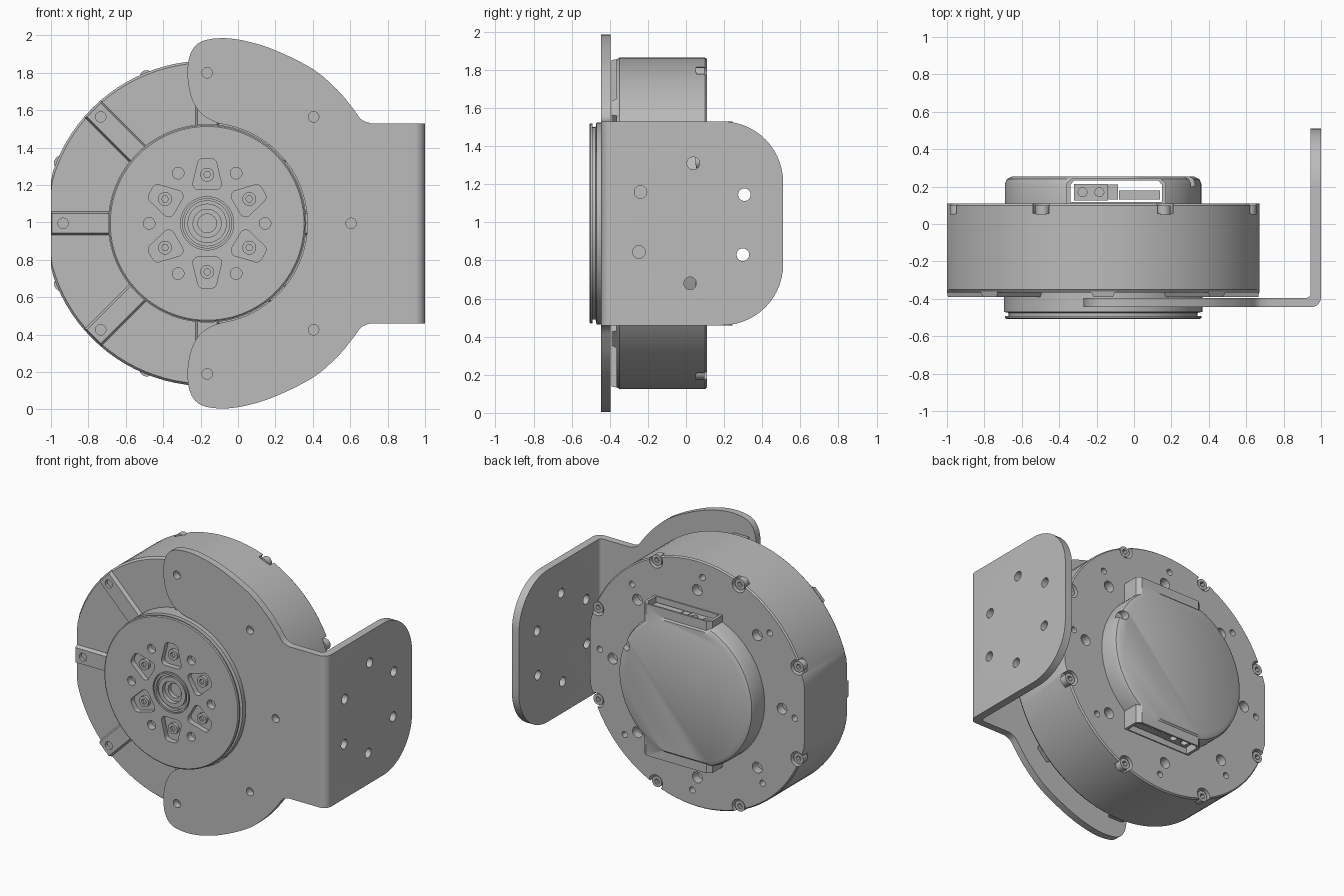
import bpy, bmesh
from math import sin, cos, pi, radians
from mathutils import Vector

if "Cube" in bpy.data.objects:
    bpy.data.objects.remove(bpy.data.objects["Cube"])

CX, CZ = -0.165, 0.995          # motor axis, which runs along y

grey = bpy.data.materials.new("machined grey")
grey.use_nodes = True
grey.diffuse_color = (0.5, 0.5, 0.5, 1)
grey.node_tree.nodes["Principled BSDF"].inputs["Base Color"].default_value = (0.5, 0.5, 0.5, 1)


def polar(r, deg):
    return Vector((CX + r * cos(radians(deg)), CZ + r * sin(radians(deg))))


def circle(c, r, n=24):
    return [(c[0] + r * cos(2 * pi * i / n), c[1] + r * sin(2 * pi * i / n)) for i in range(n)]


def place(p, t, axis):
    return {"x": (t, p[0], p[1]), "y": (p[0], t, p[1]), "z": (p[0], p[1], t)}[axis]


def skin(bm, rings):
    """Join equal rings of points into a closed solid."""
    vs = [[bm.verts.new(p) for p in ring] for ring in rings]
    n = len(vs[0])
    faces = [bm.faces.new(vs[0]), bm.faces.new(vs[-1])]
    for a, b in zip(vs, vs[1:]):
        for i in range(n):
            j = (i + 1) % n
            faces.append(bm.faces.new((a[i], a[j], b[j], b[i])))
    bmesh.ops.recalc_face_normals(bm, faces=faces)


def prism(bm, pts, a, b, axis="y"):
    skin(bm, [[place(p, t, axis) for p in pts] for t in (a, b)])


def lathe(bm, profile, flat_x=9, flat_z=None, n=96):
    """Turn (radius, y) pairs round the motor axis, with optional flats."""
    rings = []
    for k, (r, y) in enumerate(profile):
        fz = flat_z[k] if flat_z else 9
        rings.append([(CX + max(-flat_x, min(flat_x, x)), y, CZ + max(-fz, min(fz, z)))
                      for x, z in circle((0, 0), r, n)])
    skin(bm, rings)


def finish(name, bm):
    me = bpy.data.meshes.new(name)
    bm.to_mesh(me)
    bm.free()
    me.materials.append(grey)
    ob = bpy.data.objects.new(name, me)
    bpy.context.collection.objects.link(ob)
    return ob


def combine(ob, bm, operation="DIFFERENCE"):
    tool = finish("tool", bm)
    tool.hide_render = True
    mod = ob.modifiers.new("cut", "BOOLEAN")
    mod.operation, mod.object, mod.solver = operation, tool, "EXACT"
    bpy.context.view_layer.objects.active = ob
    bpy.ops.object.modifier_apply(modifier=mod.name)
    bpy.data.objects.remove(tool)


def smooth(ob):
    bpy.ops.object.select_all(action="DESELECT")
    ob.select_set(True)
    bpy.context.view_layer.objects.active = ob
    bpy.ops.object.shade_smooth_by_angle(angle=radians(30))


EIGHTHS = [45 * k for k in range(8)]
SIXTHS = [60 * k for k in range(6)]


def mount_radius(a):
    return 0.77 if a % 180 == 0 else 0.805


# Motor housing with two side flats, rim notches and holes in the back
bm = bmesh.new()
lathe(bm, [(0.858, -0.365), (0.87, -0.35), (0.87, 0.1), (0.862, 0.11)], flat_x=0.835)
housing = finish("motor_housing", bm)
bm = bmesh.new()
for a in EIGHTHS:
    prism(bm, circle(polar(0.845, a + 22.5), 0.052), 0.055, 0.15)
    prism(bm, circle(polar(0.66, a), 0.038), 0.05, 0.15)
    prism(bm, circle(polar(0.76, a + 3), 0.022, 16), 0.05, 0.15)
combine(housing, bm)

# Raised mounting spokes on the housing front
bm = bmesh.new()
for a in EIGHTHS:
    out, side = polar(1, a) - polar(0, a), polar(1, a + 90) - polar(0, a)
    end = 0.835 if a % 180 == 0 else 0.862
    rings = []
    for y, w, e in ((-0.36, 0.065, end), (-0.39, 0.052, end - 0.005)):
        corners = [polar(0, 0) + out * r + side * s
                   for r, s in ((0.5, -w), (e, -w), (e, w), (0.5, w))]
        rings.append([place(c, y, "y") for c in corners])
    skin(bm, rings)
spokes = finish("mounting_spokes", bm)
bm = bmesh.new()
for a in EIGHTHS:
    prism(bm, circle(polar(mount_radius(a), a), 0.028), -0.45, -0.367)
combine(spokes, bm)

# Output rotor: stepped disc with ringed centre, pockets and holes
bm = bmesh.new()
lathe(bm, [(0.05, -0.44), (0.05, -0.47), (0.075, -0.47), (0.075, -0.5), (0.105, -0.5),
           (0.105, -0.485), (0.12, -0.485), (0.12, -0.507), (0.134, -0.507), (0.134, -0.49),
           (0.142, -0.49), (0.142, -0.507), (0.518, -0.507), (0.525, -0.502), (0.525, -0.492),
           (0.505, -0.492), (0.505, -0.475), (0.53, -0.47), (0.53, -0.36)])
rotor = finish("output_rotor", bm)
bm = bmesh.new()
for a in SIXTHS:
    # rounded pocket, wide towards the centre
    pts = []
    for r, s, start in ((0.212, -0.045, 180), (0.315, -0.02, 270), (0.315, 0.02, 0), (0.212, 0.045, 90)):
        for k in range(6):
            t = radians(start + 18 * k)
            u, v = r + 0.032 * cos(t), s + 0.032 * sin(t)
            t0 = radians(a + 30)
            pts.append((CX + u * cos(t0) - v * sin(t0), CZ + u * sin(t0) + v * cos(t0)))
    prism(bm, pts, -0.55, -0.47)
    prism(bm, circle(polar(0.31, a), 0.031), -0.55, -0.46)
combine(rotor, bm)


def screws(name, spots, radius, back, front):
    """Socket head screws with a hexagonal recess."""
    heads, sockets = bmesh.new(), bmesh.new()
    deep = front + (back - front) * 0.6
    for c in spots:
        prism(heads, circle(c, radius), back, front)
        prism(sockets, circle(c, radius * 0.5, 6), deep, front * 2 - deep)
    ob = finish(name, heads)
    combine(ob, sockets)
    return ob


rotor_screws = screws("rotor_screws", [polar(0.26, a + 30) for a in SIXTHS], 0.037, -0.465, -0.492)
rim_screws = screws("rim_screws", [polar(0.845, a + 22.5) for a in EIGHTHS], 0.038, 0.05, 0.098)

# Back cover with a connector hood at top and bottom
bm = bmesh.new()
lathe(bm, [(0.525, 0.1), (0.525, 0.215), (0.515, 0.24), (0.485, 0.255)],
      flat_z=[0.5, 0.49, 0.475, 0.46])
cover = finish("back_cover", bm)
bm = bmesh.new()
hood = [(-0.36, 0.1), (0.17, 0.1), (0.17, 0.22), (0.14, 0.245), (-0.33, 0.245), (-0.36, 0.22)]
prism(bm, hood, CZ - 0.535, CZ + 0.535, "z")
combine(cover, bm, "UNION")
bm = bmesh.new()
slot = [(-0.34, 0.118), (0.15, 0.118), (0.15, 0.21), (0.13, 0.232), (-0.32, 0.232), (-0.34, 0.21)]
prism(bm, slot, CZ - 0.7, CZ + 0.7, "z")
prism(bm, circle((CX + 0.46, CZ + 0.2), 0.035), 0.2, 0.3)
combine(cover, bm)

# Connectors inside the hoods
bm = bmesh.new()
for s in (1, -1):
    for x0, x1, y0, y1 in ((-0.32, -0.14, 0.125, 0.215), (-0.135, -0.085, 0.13, 0.21),
                           (-0.08, 0.14, 0.13, 0.18)):
        prism(bm, [(x0, y0), (x1, y0), (x1, y1), (x0, y1)], CZ + s * 0.3, CZ + s * 0.5, "z")
connectors = finish("connectors", bm)
bm = bmesh.new()
for s in (1, -1):
    for x in (-0.275, -0.185):
        prism(bm, circle((x, 0.17), 0.024, 16), CZ + s * 0.46, CZ + s * 0.6, "z")
combine(connectors, bm)


def spline(pts, steps=5):
    """Smooth curve through the points."""
    p = [Vector(q) for q in [pts[0], *pts, pts[-1]]]
    out = []
    for a, b, c, d in zip(p, p[1:], p[2:], p[3:]):
        for k in range(steps):
            t = k / steps
            out.append(0.5 * (2 * b + (c - a) * t + (2 * a - 5 * b + 4 * c - d) * t * t
                              + (3 * b - a - 3 * c + d) * t ** 3))
    return out + [p[-1]]


# Front plate of the bracket: crescent that wraps the rotor
upper = [Vector((0.76, CZ + 0.535))] + spline([
    (0.71, 1.53), (0.66, 1.55), (0.61, 1.615), (0.53, 1.71), (0.4, 1.82), (0.2, 1.92),
    (0.04, 1.97), (-0.09, 1.985), (-0.2, 1.965), (-0.255, 1.9), (-0.27, 1.79),
    (-0.25, 1.67), (-0.2, 1.585), (-0.13, 1.54), (-0.07, 1.522)])
arc = [polar(0.536, a) for a in range(78, -79, -4)]
lower = [Vector((p.x, 2 * CZ - p.y)) for p in reversed(upper)]
bm = bmesh.new()
prism(bm, upper + arc + lower, -0.445, -0.395)
front_plate = finish("bracket_front_plate", bm)
bm = bmesh.new()
for a in EIGHTHS:
    prism(bm, circle(polar(mount_radius(a), a), 0.028), -0.6, -0.3)
combine(front_plate, bm)

# Side plate of the bracket: bent section with rounded far corners
bend = [(0.945 + 0.055 * sin(t), -0.39 - 0.055 * cos(t)) for t in (pi / 16 * k for k in range(9))]
inner = [(0.92 + 0.025 * sin(t), -0.37 - 0.025 * cos(t)) for t in (pi / 16 * k for k in range(8, -1, -1))]
bm = bmesh.new()
prism(bm, [(0.76, -0.445)] + bend + [(1, 0.51), (0.945, 0.51)] + inner + [(0.76, -0.395)],
      CZ - 0.535, CZ + 0.535, "z")
corners = [e for e in bm.edges
           if all(v.co.y > 0.5 for v in e.verts) and abs(e.verts[0].co.z - e.verts[1].co.z) < 0.01]
bmesh.ops.bevel(bm, geom=corners, offset=0.32, segments=14, profile=0.5, affect="EDGES")
side_plate = finish("bracket_side_plate", bm)
bm = bmesh.new()
for a in SIXTHS:
    t = radians(a + 28.5)
    prism(bm, circle((0.03 + 0.315 * cos(t), CZ + 0.315 * sin(t)), 0.033), 0.9, 1.1, "x")
combine(side_plate, bm)

for ob in (housing, spokes, rotor, rotor_screws, rim_screws, cover, connectors, front_plate, side_plate):
    smooth(ob)
